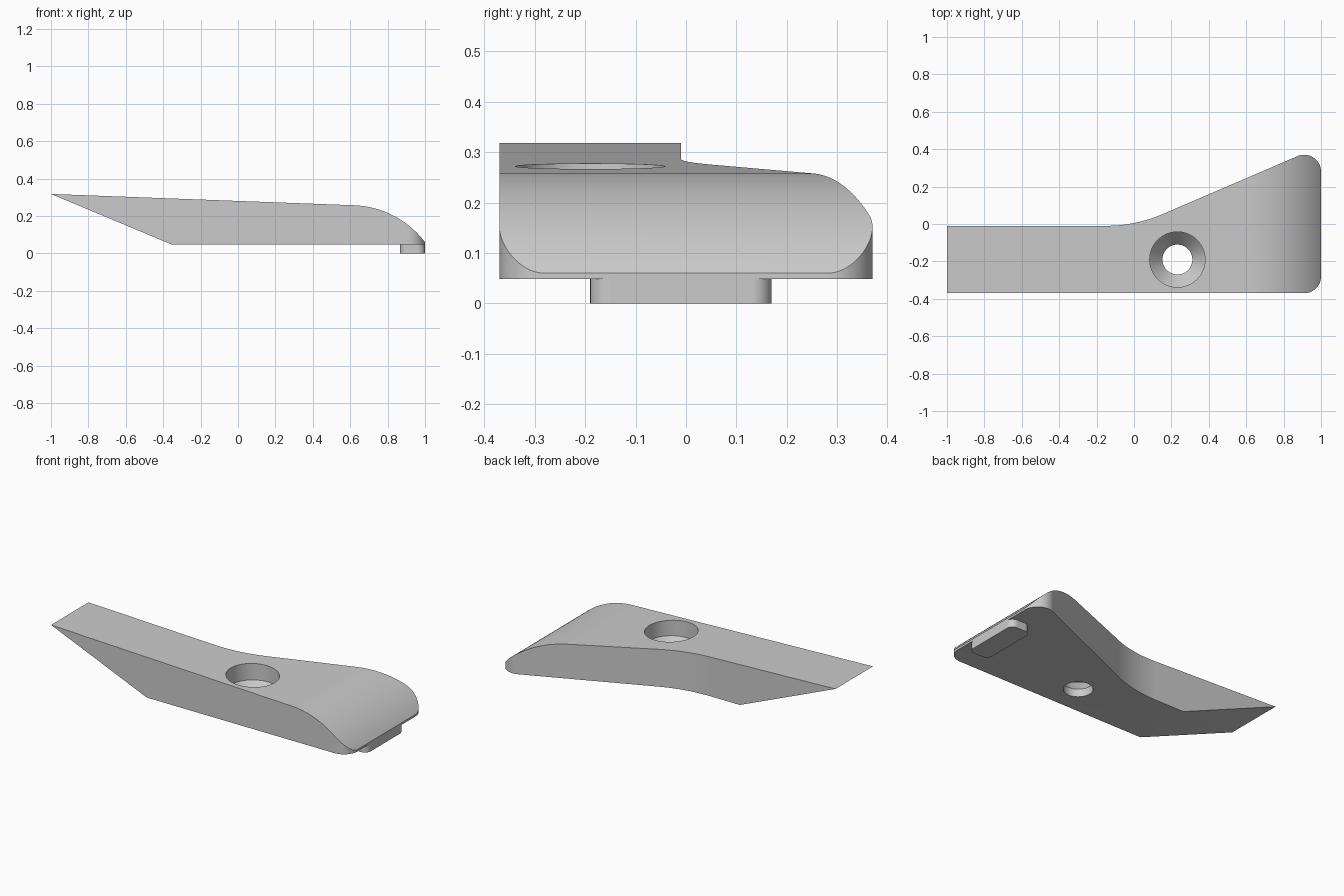
import bpy, bmesh
from math import cos, sin, radians, pi
from mathutils import Vector

cube = bpy.data.objects.get("Cube")
if cube:
    bpy.data.objects.remove(cube, do_unlink=True)

grey = bpy.data.materials.new("plain grey")
grey.use_nodes = True
colour = (0.6, 0.6, 0.6, 1)
grey.diffuse_color = colour
grey.node_tree.nodes["Principled BSDF"].inputs["Base Color"].default_value = colour


def arc(cx, cy, r, start, end, steps=24):
    angles = [radians(start + (end - start) * i / steps) for i in range(steps + 1)]
    return [(cx + r * cos(a), cy + r * sin(a)) for a in angles]


def finish(name, bm):
    bmesh.ops.recalc_face_normals(bm, faces=bm.faces)
    mesh = bpy.data.meshes.new(name)
    bm.to_mesh(mesh)
    bm.free()
    mesh.materials.append(grey)
    obj = bpy.data.objects.new(name, mesh)
    bpy.context.collection.objects.link(obj)
    return obj


def prism(name, points, direction):
    """Extrude a closed outline of 3D points along a direction."""
    bm = bmesh.new()
    face = bm.faces.new([bm.verts.new(p) for p in points])
    new = bmesh.ops.extrude_face_region(bm, geom=[face], use_keep_orig=True)["geom"]
    verts = [v for v in new if isinstance(v, bmesh.types.BMVert)]
    bmesh.ops.translate(bm, vec=Vector(direction), verts=verts)
    return finish(name, bm)


def lathe(name, profile, centre, steps=64):
    """Closed solid from stacked rings of (radius, height)."""
    bm = bmesh.new()
    rings = [[bm.verts.new((centre[0] + r * cos(2 * pi * i / steps),
                            centre[1] + r * sin(2 * pi * i / steps), z))
              for i in range(steps)] for r, z in profile]
    for low, high in zip(rings, rings[1:]):
        for i in range(steps):
            j = (i + 1) % steps
            bm.faces.new((low[i], low[j], high[j], high[i]))
    bm.faces.new(rings[0])
    bm.faces.new(rings[-1])
    return finish(name, bm)


def boolean(obj, cutter, operation):
    mod = obj.modifiers.new(operation.lower(), "BOOLEAN")
    mod.object, mod.operation, mod.solver = cutter, operation, "EXACT"
    bpy.context.view_layer.objects.active = obj
    bpy.ops.object.modifier_apply(modifier=mod.name)
    bpy.data.objects.remove(cutter, do_unlink=True)


def smooth(obj):
    bpy.ops.object.select_all(action="DESELECT")
    obj.select_set(True)
    bpy.context.view_layer.objects.active = obj
    bpy.ops.object.shade_smooth_by_angle(angle=radians(25))
    mod = obj.modifiers.new("even_normals", "WEIGHTED_NORMAL")
    mod.keep_sharp = True


# Plan outline: straight arm flaring into a wide end with rounded corners
flare = 23.3
plan = [(-1.1, -0.37)]
plan += arc(0.91, -0.28, 0.09, -90, 0)
plan += arc(0.91, 0.28, 0.09, 0, 90 + flare)
plan += arc(-0.153, 0.768, 0.778, -90 + flare, -90)
plan += [(-1.1, -0.01)]
body = prism("wedge_body", [(x, y, -0.2) for x, y in plan], (0, 0, 0.8))

# Side profile: pointed undercut tip, gently sloping top, rounded nose
bottom = 0.048
side = [(-1, 0.318), (-0.355, bottom), (1.007, bottom)]
side += arc(0.6015, -0.242, 0.5, 36, 87.9, 32)
profile = prism("side_profile", [(x, -0.6, z) for x, z in side], (0, 1.2, 0))
boolean(body, profile, "INTERSECT")

# Screw hole with a deep countersunk seat
hole = lathe("screw_hole", [(0.08, -0.1), (0.08, 0.095), (0.148, 0.175), (0.148, 0.5)],
             (0.232, -0.19))
boolean(body, hole, "DIFFERENCE")
smooth(body)

# Rounded locating tab under the wide end
r = 0.04
tab = []
for cx, cy, start in ((1 - r, 0.17 - r, 0), (0.867 + r, 0.17 - r, 90),
                      (0.867 + r, -0.19 + r, 180), (1 - r, -0.19 + r, 270)):
    tab += arc(cx, cy, r, start, start + 90, 10)
smooth(prism("locating_tab", [(x, y, 0) for x, y in tab], (0, 0, bottom)))
